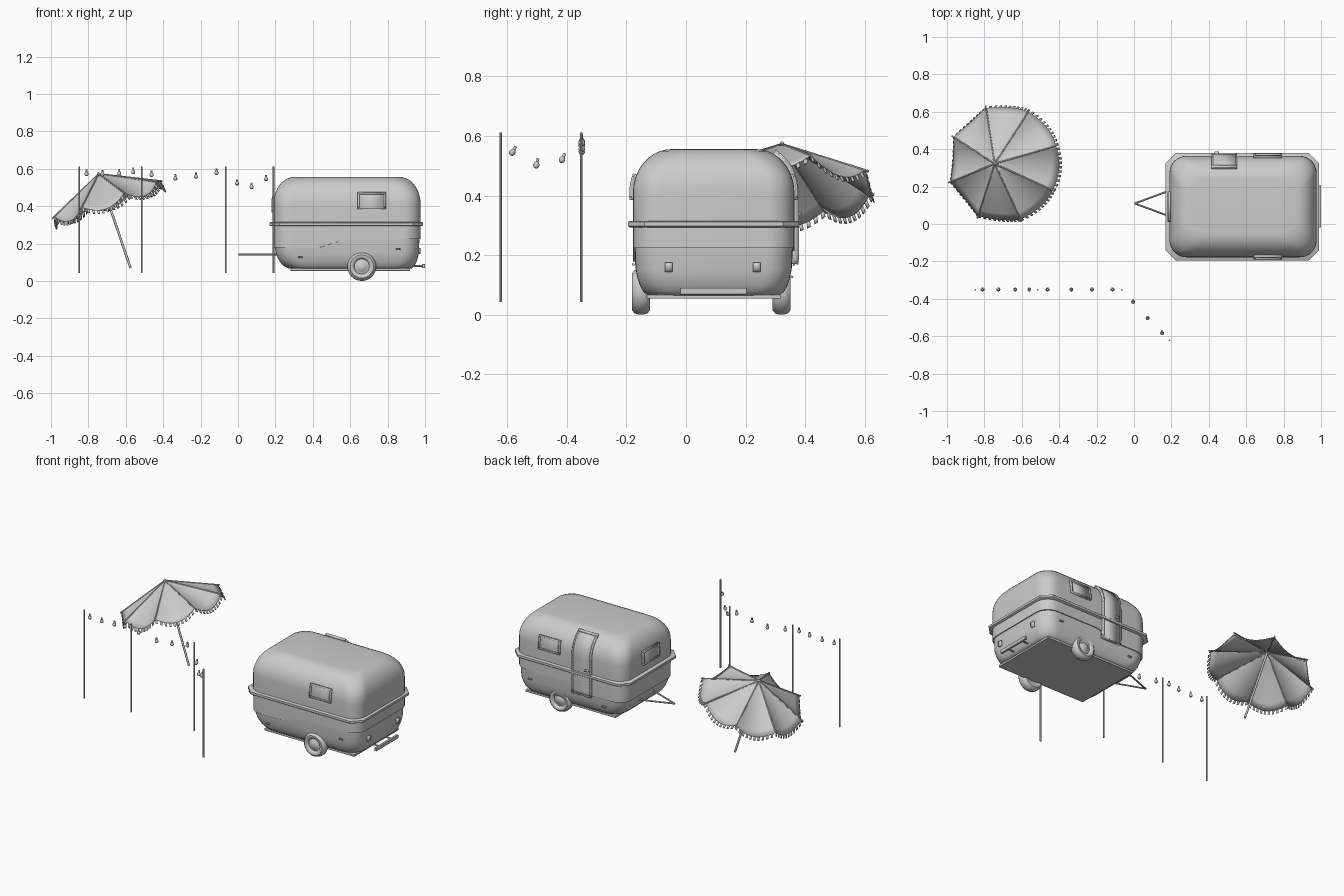
import bpy, bmesh
from math import sin, cos, pi, radians, sqrt
from mathutils import Vector, Matrix

if "Cube" in bpy.data.objects:
    bpy.data.objects.remove(bpy.data.objects["Cube"])

CY = 0.093                      # centre line of the caravan


def mesh(name, verts, faces, mat=None):
    me = bpy.data.meshes.new(name)
    me.from_pydata([tuple(v) for v in verts], [], faces)
    bm = bmesh.new()
    bm.from_mesh(me)
    bmesh.ops.recalc_face_normals(bm, faces=bm.faces)
    if mat:
        bm.transform(mat)
    bm.to_mesh(me)
    bm.free()
    o = bpy.data.objects.new(name, me)
    bpy.context.collection.objects.link(o)
    return o


def loft(name, rings, mat=None):
    n = len(rings[0])
    faces = [(j * n + i, j * n + (i + 1) % n, (j + 1) * n + (i + 1) % n, (j + 1) * n + i)
             for j in range(len(rings) - 1) for i in range(n)]
    faces += [tuple(range(n))[::-1], tuple((len(rings) - 1) * n + i for i in range(n))]
    return mesh(name, [p for r in rings for p in r], faces, mat)


def lathe(name, profile, mat, n=16):
    # profile of (radius, height) turned about local z
    return loft(name, [[(r * cos(2 * pi * i / n), r * sin(2 * pi * i / n), z) for i in range(n)]
                       for r, z in profile], mat)


def rod(name, a, b, r, n=10):
    a, b = Vector(a), Vector(b)
    d = b - a
    return lathe(name, [(r, 0), (r, d.length)],
                 Matrix.Translation(a) @ d.to_track_quat('Z', 'Y').to_matrix().to_4x4(), n)


def box(name, lo, hi, bevel=0.002):
    o = loft(name, [[(lo[0], lo[1], z), (hi[0], lo[1], z), (hi[0], hi[1], z), (lo[0], hi[1], z)]
                    for z in (lo[2], hi[2])])
    m = o.modifiers.new("bevel", 'BEVEL')
    m.width, m.segments = bevel, 2
    return o


# caravan shell: rounded plan that pulls in at roof and floor
def inset(z, top, bottom):
    if z > 0.41:
        return top * (1 - sqrt(max(0, 1 - ((z - 0.41) / 0.146) ** 2)))
    if z < 0.2:
        return bottom * (1 - sqrt(max(0, 1 - ((0.2 - z) / 0.135) ** 2)))
    return 0


def extents(z):
    return 0.19 + inset(z, 0.11, 0.09), 0.976 - inset(z, 0.11, 0.05), 0.271 - inset(z, 0.13, 0.05)


def plan(z, off=0, r=0.09):
    x0, x1, w = extents(z)
    x0, x1, w = x0 + off, x1 - off, w - off
    pts = []
    for cx, cy, a0 in ((x1 - r, w - r, 0), (x0 + r, w - r, 90), (x0 + r, r - w, 180), (x1 - r, r - w, 270)):
        pts += [(cx + r * cos(radians(a0 + 11.25 * k)), CY + cy + r * sin(radians(a0 + 11.25 * k)), z)
                for k in range(9)]
        if a0 in (0, 180):
            a, b = (x1 - r, x0 + r) if a0 == 0 else (x0 + r, x1 - r)
            pts += [(a + (b - a) * k / 24, CY + (w if a0 == 0 else -w), z) for k in range(1, 24)]
    return pts


def trim_z(x):                  # stepped line where the upper shell overlaps the lower one
    return 0.178 + 0.046 * min(1, max(0, (x - 0.43) / 0.15))


def trim_ring(off):
    return [plan(trim_z(p[0]), off)[k] for k, p in enumerate(plan(0.2))]


rings = [plan(0.2 - 0.135 * cos(radians(a)), 0.006) for a in (0, 12, 25, 40, 55, 70)]
rings += [trim_ring(0.006), trim_ring(0), plan(0.26), plan(0.34)]
rings += [plan(0.41 + 0.146 * sin(radians(a))) for a in range(0, 91, 9)]
loft("caravan_body", rings)

# chamfered belt rail
belt = []
for z, o in ((0.293, 0.005), (0.297, 0), (0.311, 0), (0.315, 0.005)):
    x0, x1, w, c = 0.168 + o, 0.99 - o, 0.287 - o, 0.055
    belt.append([(x0 + c, CY - w, z), (x1 - c, CY - w, z), (x1, CY - w + c, z), (x1, CY + w - c, z),
                 (x1 - c, CY + w, z), (x0 + c, CY + w, z), (x0, CY + w - c, z), (x0, CY - w + c, z)])
loft("belt_rail", belt)


# panels that follow the shell surface
def skin(side, u, z, o):
    k = {'left': 0, 'right': 1, 'front': 2, 'back': 2}[side]
    sgn = -1 if k == 0 else 1
    h = sgn * extents(z)[k]
    slope = sgn * (extents(z + 0.002)[k] - extents(z - 0.002)[k]) / 0.004
    n = sqrt(1 + slope * slope)
    h, z = h + o / n, z - o * slope / n
    return {'left': (-h, u, z), 'right': (h, u, z),
            'front': (u, CY - h, z), 'back': (u, CY + h, z)}[side]


def panel(name, side, rects, o, thick, n=8):
    v, f = [], []
    for u0, u1, z0, z1 in rects:
        b = len(v)
        for j in range(n + 1):
            v += [skin(side, u, z0 + (z1 - z0) * j / n, o) for u in (u0, u1)]
        f += [(b + 2 * j, b + 2 * j + 1, b + 2 * j + 3, b + 2 * j + 2) for j in range(n)]
    ob = mesh(name, v, f)
    m = ob.modifiers.new("thickness", 'SOLIDIFY')
    m.thickness, m.offset = thick, 0
    return ob


def border(u0, u1, z0, z1, t):
    return [(u0, u1, z0, z0 + t), (u0, u1, z1 - t, z1),
            (u0, u0 + t, z0 + t, z1 - t), (u1 - t, u1, z0 + t, z1 - t)]


for side, u0, u1, z0, z1 in (('front', 0.64, 0.79, 0.385, 0.47), ('back', 0.64, 0.79, 0.385, 0.47),
                             ('left', 0.012, 0.174, 0.365, 0.45)):
    panel(side + "_window_pane", side, [(u0, u1, z0, z1)], 0.002, 0.006)
    panel(side + "_window_frame", side, border(u0, u1, z0, z1, 0.009), 0.004, 0.016)
panel("door", 'back', [(0.415, 0.55, 0.17, 0.54)], 0.002, 0.018, 16)
panel("door_frame", 'back', border(0.415, 0.55, 0.17, 0.54, 0.008), 0.006, 0.018, 16)
panel("door_handle", 'back', [(0.43, 0.455, 0.335, 0.343)], 0.015, 0.016, 2)
for side in ('front', 'back'):
    panel(side + "_marker_lights", side, [(0.32, 0.345, 0.124, 0.131), (0.845, 0.87, 0.165, 0.172)], 0, 0.008, 2)
panel("tail_lights", 'right', [(-0.07, -0.045, 0.143, 0.175), (0.225, 0.25, 0.143, 0.175)], -0.003, 0.012, 2)

# chassis, bumper and hitch
box("chassis", (0.28, CY - 0.225, 0.054), (0.92, CY + 0.225, 0.068))
box("bumper", (0.985, -0.02, 0.068), (1.0, 0.205, 0.09))
for y in (0.03, 0.155):
    rod("bumper_arm", (0.88, y, 0.08), (0.99, y, 0.08), 0.005)
for s in (-1, 1):
    rod("hitch_arm", (0.004, 0.11, 0.142), (0.22, 0.11 + s * 0.08, 0.142), 0.005)
rod("hitch_crossbar", (0.175, 0.045, 0.142), (0.175, 0.175, 0.142), 0.004)

# wheels and axle
tyre = [(0.03, -0.022), (0.048, -0.03), (0.062, -0.03), (0.072, -0.022), (0.077, -0.008), (0.077, 0.008),
        (0.072, 0.022), (0.062, 0.03), (0.052, 0.03), (0.044, 0.025), (0.040, 0.016), (0.030, 0.018),
        (0.022, 0.024), (0.012, 0.027), (0.003, 0.028)]
for s in (-1, 1):
    m = Matrix.Translation((0.662, 0.085 + s * 0.236, 0.077)) @ Matrix.Rotation(-s * pi / 2, 4, 'X')
    lathe("wheel", tyre, m, 32)
rod("axle", (0.662, -0.14, 0.075), (0.662, 0.31, 0.075), 0.012)

# parasol, built upright with its apex at the origin and then leaned
M = Matrix.Translation((-0.745, 0.322, 0.572)) @ Matrix.Rotation(radians(-18.7), 4, 'Y')
RIBS, SUB, R, H = 8, 20, 0.313, 0.14


def cloth(k, t):
    u = (k % SUB) / SUB
    bow = 4 * u * (1 - u)
    a = radians(18) + 2 * pi * k / (RIBS * SUB)
    r = R * t * (1 - 0.04 * bow * t)
    return Vector((r * cos(a), r * sin(a), -H * t - 0.05 * bow * t ** 1.5))


N = RIBS * SUB
steps = [0.02, 0.15, 0.3, 0.45, 0.6, 0.75, 0.88, 1]
verts = [cloth(k, t) for t in steps for k in range(N)]
faces = [(j * N + i, j * N + (i + 1) % N, (j + 1) * N + (i + 1) % N, (j + 1) * N + i)
         for j in range(len(steps) - 1) for i in range(N)]
canopy = mesh("parasol_canopy", verts, faces, M)
fv, ff = [], []
for k in range(0, N, 2):        # fringe tabs along the rim
    a, b = cloth(k, 1), cloth(k + 1, 1)
    d = Vector((a.x, a.y, 0)).normalized() * 0.009 + Vector((0, 0, -0.019))
    ff.append(tuple(range(len(fv), len(fv) + 4)))
    fv += [a, b, b + d, a + d]
fringe = mesh("parasol_fringe", fv, ff, M)
for o in (canopy, fringe):
    m = o.modifiers.new("thickness", 'SOLIDIFY')
    m.thickness, m.offset = 0.003, 0
for k in range(RIBS):
    rod("parasol_rib", M @ cloth(k * SUB, 0.02), M @ cloth(k * SUB, 1.04), 0.0045, 8)
rod("parasol_pole", M @ Vector((0, 0, -0.532)), M @ Vector((0, 0, 0)), 0.0065, 12)
lathe("parasol_finial", [(0.008, -0.006), (0.009, 0), (0.007, 0.006), (0.002, 0.01)], M)

# lamp posts and hanging bulbs
for x, y in ((-0.848, -0.352), (-0.515, -0.352), (-0.066, -0.352), (0.19, -0.622)):
    rod("lamp_post", (x, y, 0.043), (x, y, 0.612), 0.0045)
bulb = [(0.002, -0.014), (0.007, -0.012), (0.0105, -0.006), (0.0105, 0), (0.007, 0.007),
        (0.005, 0.009), (0.005, 0.02), (0.002, 0.021)]
line = [(-0.81, 0.575), (-0.725, 0.573), (-0.635, 0.577), (-0.56, 0.585), (-0.462, 0.57),
        (-0.335, 0.55), (-0.225, 0.56), (-0.115, 0.58)]
spots = [(x, -0.35, z, 0) for x, z in line]
spots += [(-0.005, -0.415, 0.523, -25), (0.073, -0.502, 0.505, -15), (0.15, -0.582, 0.547, -30)]
for x, y, z, tilt in spots:
    lathe("bulb", bulb, Matrix.Translation((x, y, z)) @ Matrix.Rotation(radians(tilt), 4, 'X'), 14)

# smooth shading with sharp edges kept
bpy.ops.object.select_all(action='SELECT')
bpy.context.view_layer.objects.active = bpy.data.objects["caravan_body"]
bpy.ops.object.shade_smooth_by_angle(angle=radians(35))
